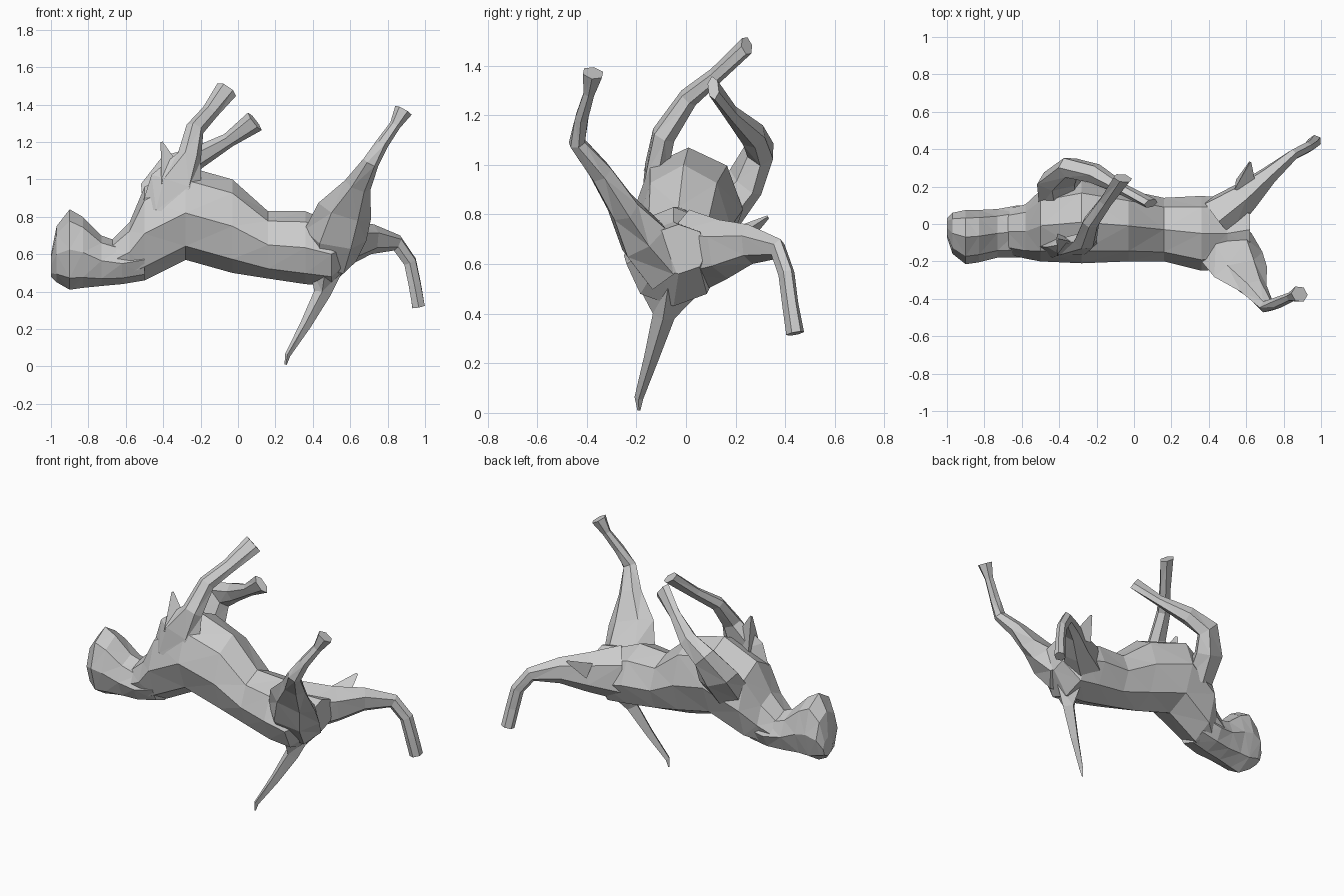
import bpy, bmesh, math
from mathutils import Vector


def loft(name, stations, hint, sides=6, axis=None):
    """Rings along a path; station = (x, y, z, radius along hint, radius across)."""
    bm = bmesh.new()
    pts = [Vector(s[:3]) for s in stations]
    rings = []
    for i, s in enumerate(stations):
        t = Vector(axis) if axis else pts[min(i + 1, len(pts) - 1)] - pts[max(i - 1, 0)]
        t.normalize()
        h = Vector(hint)
        a = (h - t * h.dot(t)).normalized()
        b = t.cross(a)
        ring = []
        for k in range(sides):
            ang = 2 * math.pi * k / sides
            ring.append(bm.verts.new(pts[i] + a * s[3] * math.cos(ang) + b * s[4] * math.sin(ang)))
        rings.append(ring)
    for r, q in zip(rings, rings[1:]):
        for k in range(sides):
            n = (k + 1) % sides
            bm.faces.new((r[k], r[n], q[n], q[k]))
    bm.faces.new(rings[0])
    bm.faces.new(rings[-1])
    bmesh.ops.triangulate(bm, faces=bm.faces[:])
    bmesh.ops.recalc_face_normals(bm, faces=bm.faces[:])
    me = bpy.data.meshes.new(name)
    bm.to_mesh(me)
    bm.free()
    ob = bpy.data.objects.new(name, me)
    bpy.context.collection.objects.link(ob)
    return ob


def spike(name, base, tip, radius):
    """Pointed three-sided joint bump."""
    return loft(name, [(*base, radius, radius * 0.7), (*tip, 0.008, 0.008)], (1, 0, 0.1), 3)


X, Z = (1, 0, 0), (0, 0, 1)

# torso lying on its back, belly up
loft("body", [
    (-0.68, -0.04, 0.56, 0.11, 0.12),
    (-0.58, -0.04, 0.61, 0.16, 0.145),
    (-0.50, -0.01, 0.71, 0.25, 0.19),
    (-0.28, 0.01, 0.82, 0.25, 0.22),
    (-0.03, -0.01, 0.75, 0.25, 0.19),
    (0.16, -0.03, 0.65, 0.18, 0.17),
    (0.36, -0.05, 0.635, 0.195, 0.20),
    (0.50, -0.05, 0.60, 0.17, 0.19),
    (0.62, -0.03, 0.66, 0.10, 0.12)], Z, 8, X)

# head thrown back
loft("head", [
    (-1.0, -0.02, 0.54, 0.06, 0.05),
    (-0.97, -0.05, 0.60, 0.15, 0.11),
    (-0.90, -0.07, 0.625, 0.215, 0.145),
    (-0.83, -0.065, 0.61, 0.19, 0.14),
    (-0.73, -0.05, 0.565, 0.135, 0.13),
    (-0.62, -0.04, 0.55, 0.11, 0.14),
    (-0.50, -0.03, 0.57, 0.11, 0.13)], Z, 8, X)

# hind leg raised
loft("raised_hind_leg", [
    (0.50, -0.06, 0.57, 0.13, 0.12),
    (0.52, -0.17, 0.70, 0.17, 0.11),
    (0.57, -0.255, 0.83, 0.15, 0.065),
    (0.64, -0.345, 0.97, 0.075, 0.05),
    (0.71, -0.44, 1.09, 0.045, 0.035),
    (0.77, -0.42, 1.19, 0.035, 0.03),
    (0.84, -0.39, 1.29, 0.03, 0.025),
    (0.885, -0.375, 1.37, 0.05, 0.045)], X, 6)

# hind leg hanging to the side
loft("hanging_hind_leg", [
    (0.45, 0.03, 0.65, 0.17, 0.13),
    (0.60, 0.15, 0.66, 0.12, 0.085),
    (0.72, 0.26, 0.68, 0.08, 0.05),
    (0.85, 0.37, 0.66, 0.045, 0.03),
    (0.92, 0.405, 0.56, 0.04, 0.03),
    (0.945, 0.42, 0.44, 0.04, 0.03),
    (0.965, 0.44, 0.32, 0.04, 0.035)], (0.6, 0.4, 0.75), 6)
spike("hanging_knee", (0.58, 0.20, 0.70), (0.62, 0.33, 0.79), 0.08)

# front leg reaching across the chest
loft("crossing_front_leg", [
    (-0.36, -0.12, 0.82, 0.16, 0.07),
    (-0.33, -0.12, 0.98, 0.14, 0.05),
    (-0.26, -0.09, 1.12, 0.065, 0.05),
    (-0.23, 0.01, 1.27, 0.05, 0.04),
    (-0.15, 0.12, 1.36, 0.045, 0.03),
    (-0.06, 0.245, 1.48, 0.06, 0.03)], (1, 0, -0.6), 6)
spike("crossing_elbow", (-0.36, -0.11, 0.98), (-0.41, -0.08, 1.2), 0.10)

# front leg folded over the chest
loft("folded_front_leg", [
    (-0.40, 0.13, 0.80, 0.12, 0.09),
    (-0.40, 0.24, 0.93, 0.13, 0.07),
    (-0.34, 0.30, 1.06, 0.09, 0.06),
    (-0.21, 0.27, 1.12, 0.06, 0.055),
    (-0.05, 0.18, 1.21, 0.04, 0.03),
    (0.09, 0.11, 1.31, 0.06, 0.025)], (1, 0, -0.8), 6)

# tail
loft("tail", [
    (0.47, -0.07, 0.52, 0.09, 0.14),
    (0.45, -0.09, 0.39, 0.045, 0.045),
    (0.36, -0.14, 0.22, 0.03, 0.03),
    (0.265, -0.19, 0.06, 0.015, 0.018),
    (0.255, -0.19, 0.01, 0.006, 0.006)], X, 4)
